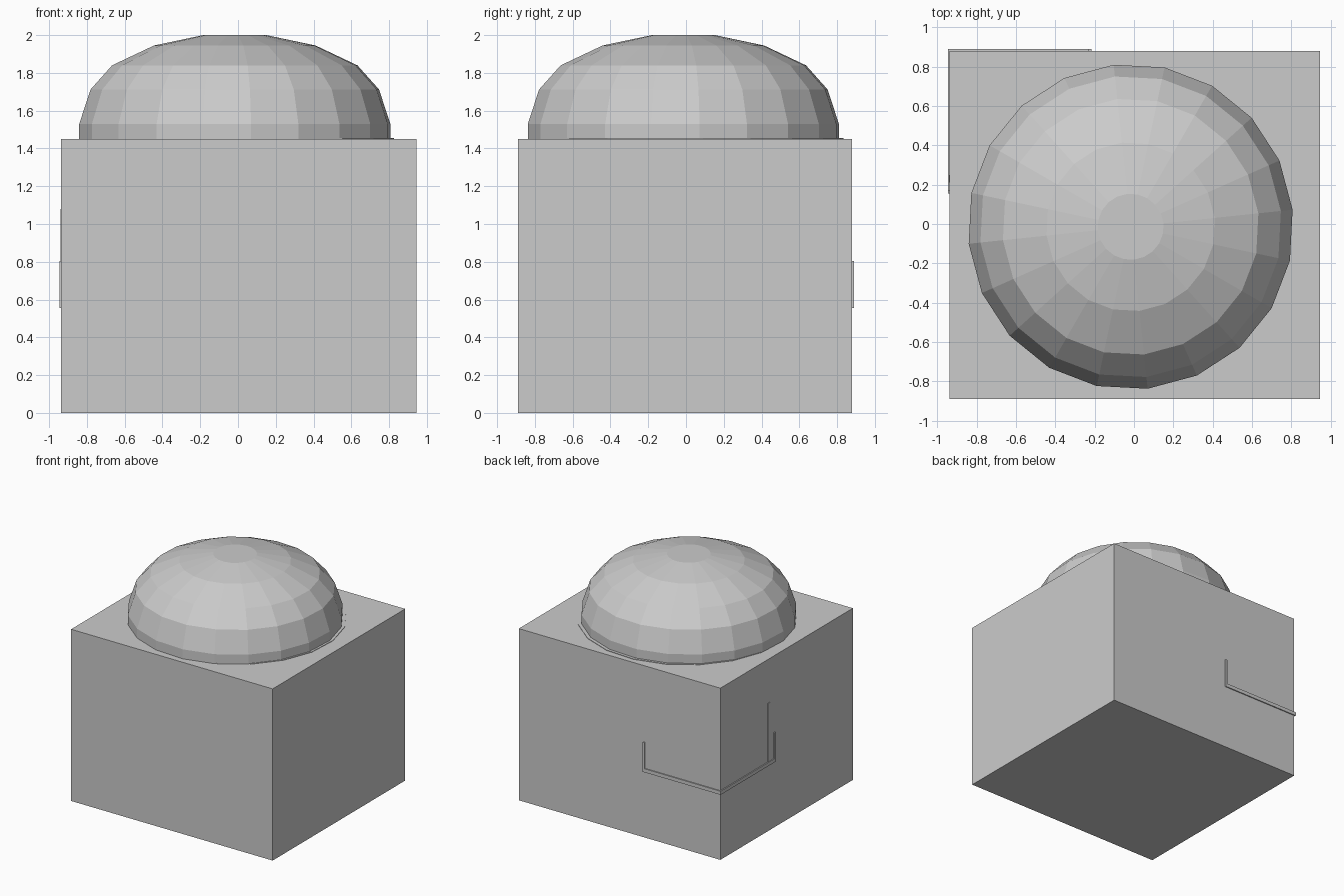
import bpy, bmesh
from math import sin, cos, radians

if "Cube" in bpy.data.objects:
    bpy.data.objects.remove(bpy.data.objects["Cube"])


def finish(name, bm):
    bmesh.ops.recalc_face_normals(bm, faces=bm.faces)
    mesh = bpy.data.meshes.new(name)
    bm.to_mesh(mesh)
    bm.free()
    obj = bpy.data.objects.new(name, mesh)
    bpy.context.collection.objects.link(obj)
    return obj


def box(name, lo, hi):
    bm = bmesh.new()
    bmesh.ops.create_cube(bm, size=1)
    for v in bm.verts:
        v.co = [l + (c + 0.5) * (h - l) for c, l, h in zip(v.co, lo, hi)]
    return finish(name, bm)


def lathe(name, profile, centre, sides=20, start=6):
    """Stack of faceted rings, capped at both ends."""
    bm = bmesh.new()
    rings = []
    for r, z in profile:
        angles = [radians(start + 360 * i / sides) for i in range(sides)]
        rings.append([bm.verts.new((centre[0] + r * cos(a), centre[1] + r * sin(a), z))
                      for a in angles])
    for low, high in zip(rings, rings[1:]):
        for i in range(sides):
            j = (i + 1) % sides
            bm.faces.new((low[i], low[j], high[j], high[i]))
    bm.faces.new(rings[0])
    bm.faces.new(rings[-1])
    return finish(name, bm)


# Main block
X0, X1, Y0, Y1 = -0.937, 0.946, -0.889, 0.88
box("base_block", (X0, Y0, 0), (X1, Y1, 1.45))

# Faceted dome and the thin disc under it
lathe("dome", [(0.828, 1.45), (0.828, 1.53), (0.768, 1.712), (0.653, 1.84),
               (0.43, 1.945), (0.168, 2.0)], (-0.017, -0.014))
lathe("dome_rim_disc", [(0.836, 1.449), (0.836, 1.454)], (-0.006, 0.002))

# Thin trim wrapped round the back left corner
T = 0.009
box("trim_back", (X0 - T, Y1 - 0.01, 0.555), (-0.215, Y1 + T, 0.585))
box("trim_left", (X0 - T, 0.155, 0.555), (X0 + 0.01, Y1 + T, 0.585))
box("trim_back_upright", (-0.233, Y1 - 0.01, 0.555), (-0.215, Y1 + T, 0.805))
box("trim_left_upright", (X0 - T, 0.155, 0.555), (X0 + 0.01, 0.173, 0.805))

# Almost flush strip on the left face
box("left_strip", (X0 - 0.003, 0.21, 0.56), (X0 + 0.01, 0.25, 1.08))
